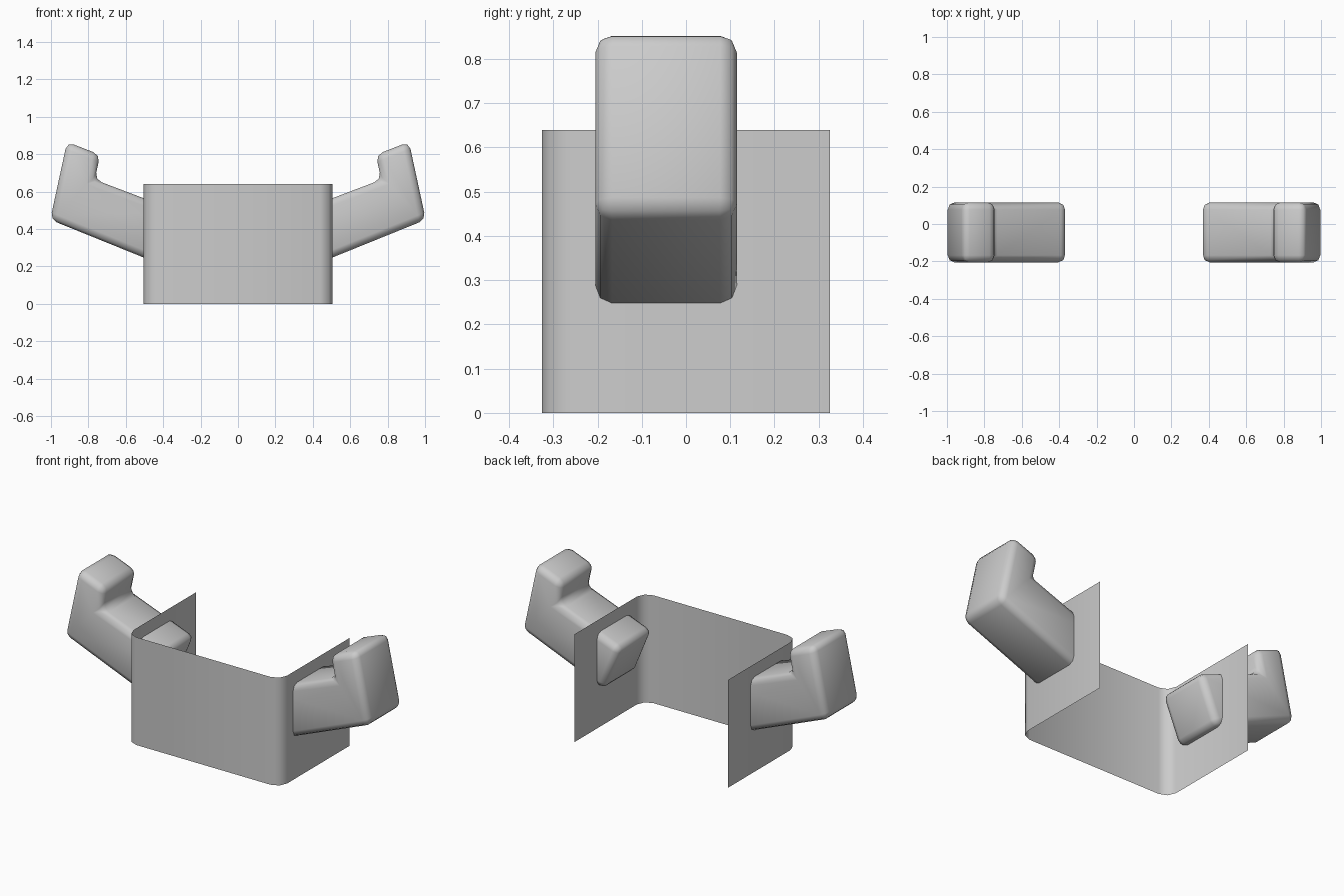
import bpy
import bmesh
import math
from mathutils import Vector

cube = bpy.data.objects.get("Cube")
if cube:
    bpy.data.objects.remove(cube, do_unlink=True)

grey = bpy.data.materials.new("plain grey")
grey.use_nodes = True
GREY = (0.6, 0.6, 0.6, 1)
grey.diffuse_color = GREY
grey.node_tree.nodes["Principled BSDF"].inputs["Base Color"].default_value = GREY


def finish(bm, name):
    """Turn a bmesh into a smooth-shaded object."""
    mesh = bpy.data.meshes.new(name)
    bm.to_mesh(mesh)
    bm.free()
    mesh.materials.append(grey)
    obj = bpy.data.objects.new(name, mesh)
    bpy.context.collection.objects.link(obj)
    bpy.ops.object.select_all(action='DESELECT')
    obj.select_set(True)
    bpy.context.view_layer.objects.active = obj
    bpy.ops.object.shade_smooth_by_angle(angle=math.radians(60))
    return obj


def make_panel(half_x, half_y, height, radius):
    """Thin wrap-around sheet, open at the back, with rounded front corners."""
    path = [(-half_x, half_y)]
    for side, angles in ((-1, (180, 225, 270)), (1, (270, 315, 360))):
        cx, cy = side * (half_x - radius), -half_y + radius
        for a in map(math.radians, angles):
            path.append((cx + radius * math.cos(a), cy + radius * math.sin(a)))
    path.append((half_x, half_y))
    bm = bmesh.new()
    low = [bm.verts.new((x, y, 0)) for x, y in path]
    high = [bm.verts.new((x, y, height)) for x, y in path]
    for i in range(len(path) - 1):
        bm.faces.new((low[i], low[i + 1], high[i + 1], high[i]))
    return finish(bm, "wraparound_panel")


# Arm outline seen from the front: sloped forearm and raised fist
ARM = [(0.468, 0.233), (1.004, 0.45), (0.914, 0.866),
       (0.737, 0.797), (0.766, 0.664), (0.355, 0.508)]


def make_arm(name, side):
    """Extruded arm outline with all edges softened."""
    bm = bmesh.new()
    face = bm.faces.new([bm.verts.new((side * x, -0.205, z)) for x, z in ARM])
    new = bmesh.ops.extrude_face_region(bm, geom=[face])["geom"]
    verts = [g for g in new if isinstance(g, bmesh.types.BMVert)]
    bmesh.ops.translate(bm, verts=verts, vec=Vector((0, 0.32, 0)))
    bmesh.ops.recalc_face_normals(bm, faces=bm.faces[:])
    bmesh.ops.bevel(bm, geom=bm.edges[:], offset=0.038, segments=2,
                    profile=0.5, affect='EDGES', clamp_overlap=True)
    bmesh.ops.recalc_face_normals(bm, faces=bm.faces[:])
    return finish(bm, name)


make_panel(0.505, 0.325, 0.64, 0.065)
make_arm("left_arm", 1)
make_arm("right_arm", -1)
